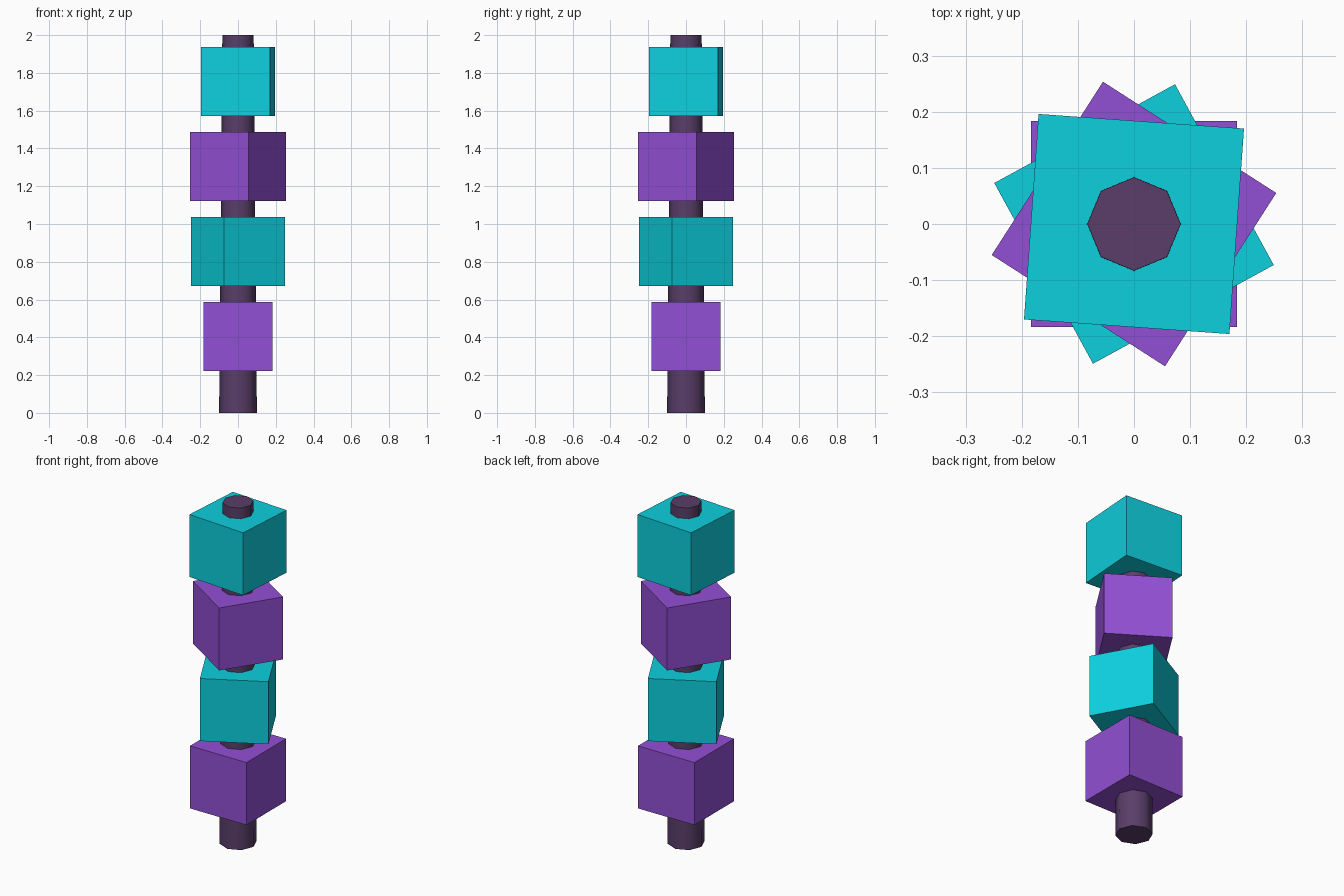
import bpy
import math

if "Cube" in bpy.data.objects:
    bpy.data.objects.remove(bpy.data.objects["Cube"])


def material(name, rgb):
    m = bpy.data.materials.new(name)
    m.diffuse_color = (*rgb, 1.0)
    m.use_nodes = True
    m.node_tree.nodes["Principled BSDF"].inputs["Base Color"].default_value = m.diffuse_color
    return m


purple = material("purple", (0.29, 0.08, 0.66))
cyan = material("cyan", (0.004, 0.63, 0.73))
dark = material("dark_plum", (0.10, 0.048, 0.14))

# Tapered eight-sided pole, corners on the axes
bpy.ops.mesh.primitive_cone_add(vertices=8, radius1=0.1, radius2=0.083,
                                depth=2.0, location=(0, 0, 1.0))
pole = bpy.context.object
pole.name = "pole"
pole.data.materials.append(dark)
bpy.ops.object.shade_smooth_by_angle(angle=math.radians(50))

# Four cubes threaded on the pole, each turned half a radian further
for i in range(4):
    bpy.ops.mesh.primitive_cube_add(size=0.367,
                                    location=(0, 0, 0.404 + 0.45 * i),
                                    rotation=(0, 0, 0.5 * i))
    cube = bpy.context.object
    cube.name = f"cube_{i + 1}"
    cube.data.materials.append(cyan if i % 2 else purple)
